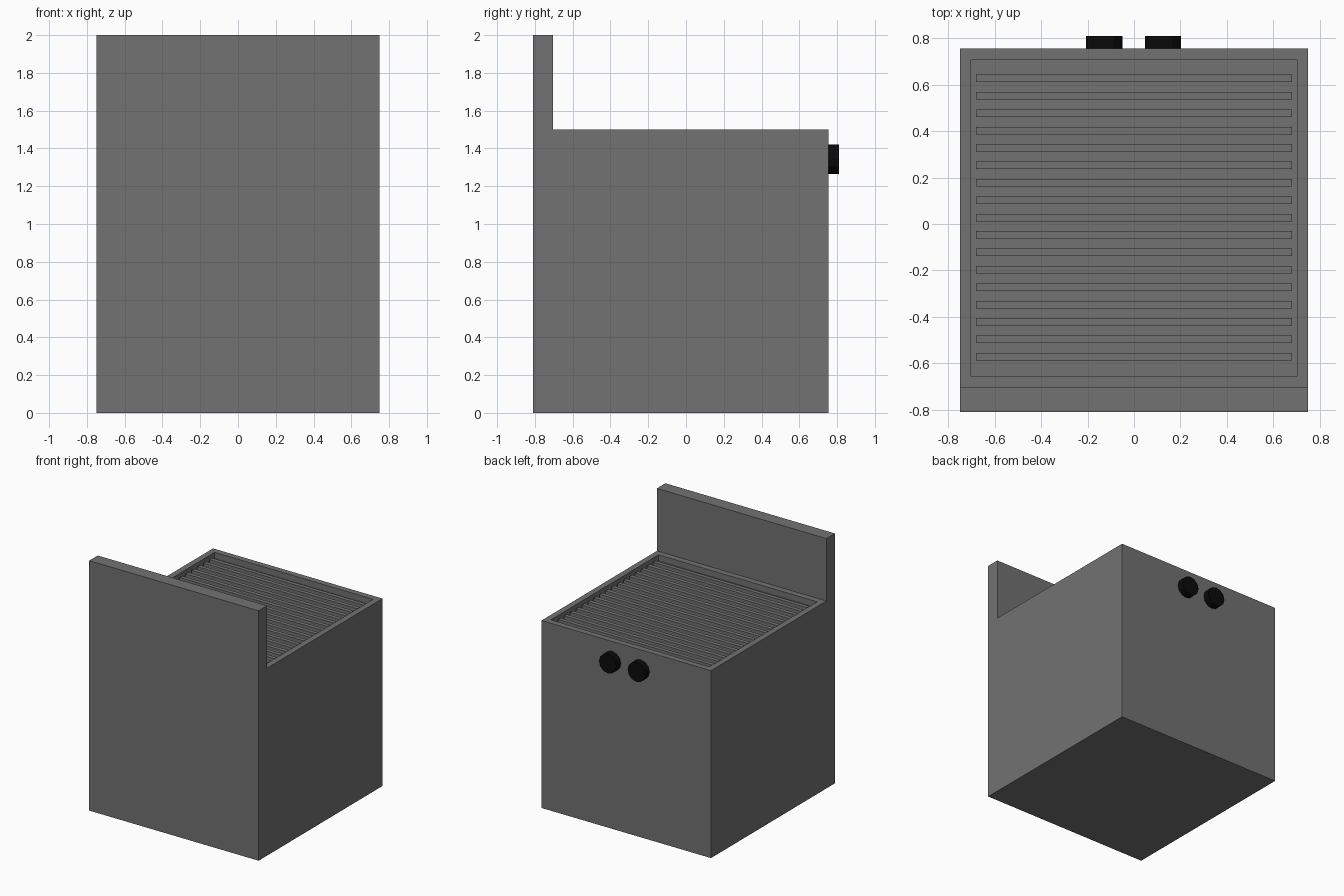
import bpy, bmesh, math
from mathutils import Matrix, Vector

if "Cube" in bpy.data.objects:
    bpy.data.objects.remove(bpy.data.objects["Cube"])


def material(name, rgb):
    m = bpy.data.materials.new(name)
    m.diffuse_color = (*rgb, 1)
    m.use_nodes = True
    m.node_tree.nodes["Principled BSDF"].inputs["Base Color"].default_value = m.diffuse_color
    return m


GREY = material("grey metal", (0.168, 0.168, 0.168))
BLACK = material("black knob", (0.003, 0.003, 0.003))


def finish(name, bm, mat):
    bmesh.ops.recalc_face_normals(bm, faces=bm.faces)
    me = bpy.data.meshes.new(name)
    bm.to_mesh(me)
    bm.free()
    me.materials.append(mat)
    ob = bpy.data.objects.new(name, me)
    bpy.context.collection.objects.link(ob)
    return ob


# Cabinet with upright panel: L-shaped side profile extruded across x
W = 0.75
bm = bmesh.new()
profile = [(-0.81, 0), (0.755, 0), (0.755, 1.5), (-0.703, 1.5), (-0.703, 2), (-0.81, 2)]
side = bm.faces.new([bm.verts.new((-W, y, z)) for y, z in profile])
ext = bmesh.ops.extrude_face_region(bm, geom=[side])["geom"]
bmesh.ops.translate(bm, vec=(2 * W, 0, 0), verts=[v for v in ext if isinstance(v, bmesh.types.BMVert)])
bmesh.ops.recalc_face_normals(bm, faces=bm.faces)

# Recessed cooking surface: inset the top, then sink it
top = next(f for f in bm.faces if f.normal.z > 0.9 and abs(f.calc_center_median().z - 1.5) < 0.01)
bmesh.ops.inset_region(bm, faces=[top], thickness=0.068)
well = bmesh.ops.extrude_discrete_faces(bm, faces=[top])["faces"][0]
bmesh.ops.translate(bm, vec=(0, 0, -0.05), verts=well.verts)
finish("cabinet", bm, GREY)

# Grill bars across the recess
bm = bmesh.new()
COUNT, FIRST, LAST = 17, 0.627, -0.572
for i in range(COUNT):
    y = FIRST + (LAST - FIRST) * i / (COUNT - 1)
    bmesh.ops.create_cube(bm, size=1, matrix=Matrix.Translation((0, y, 1.467))
                          @ Matrix.Diagonal((1.362, 0.033, 0.034, 1)))
finish("grill_bars", bm, GREY)

# Two control knobs
for name, x in (("knob_left", -0.128), ("knob_right", 0.125)):
    bm = bmesh.new()
    bmesh.ops.create_cone(bm, cap_ends=True, segments=12, radius1=0.078, radius2=0.078, depth=0.06,
                          matrix=Matrix.Translation((x, 0.78, 1.343)) @ Matrix.Rotation(math.pi / 2, 4, 'X'))
    finish(name, bm, BLACK)
